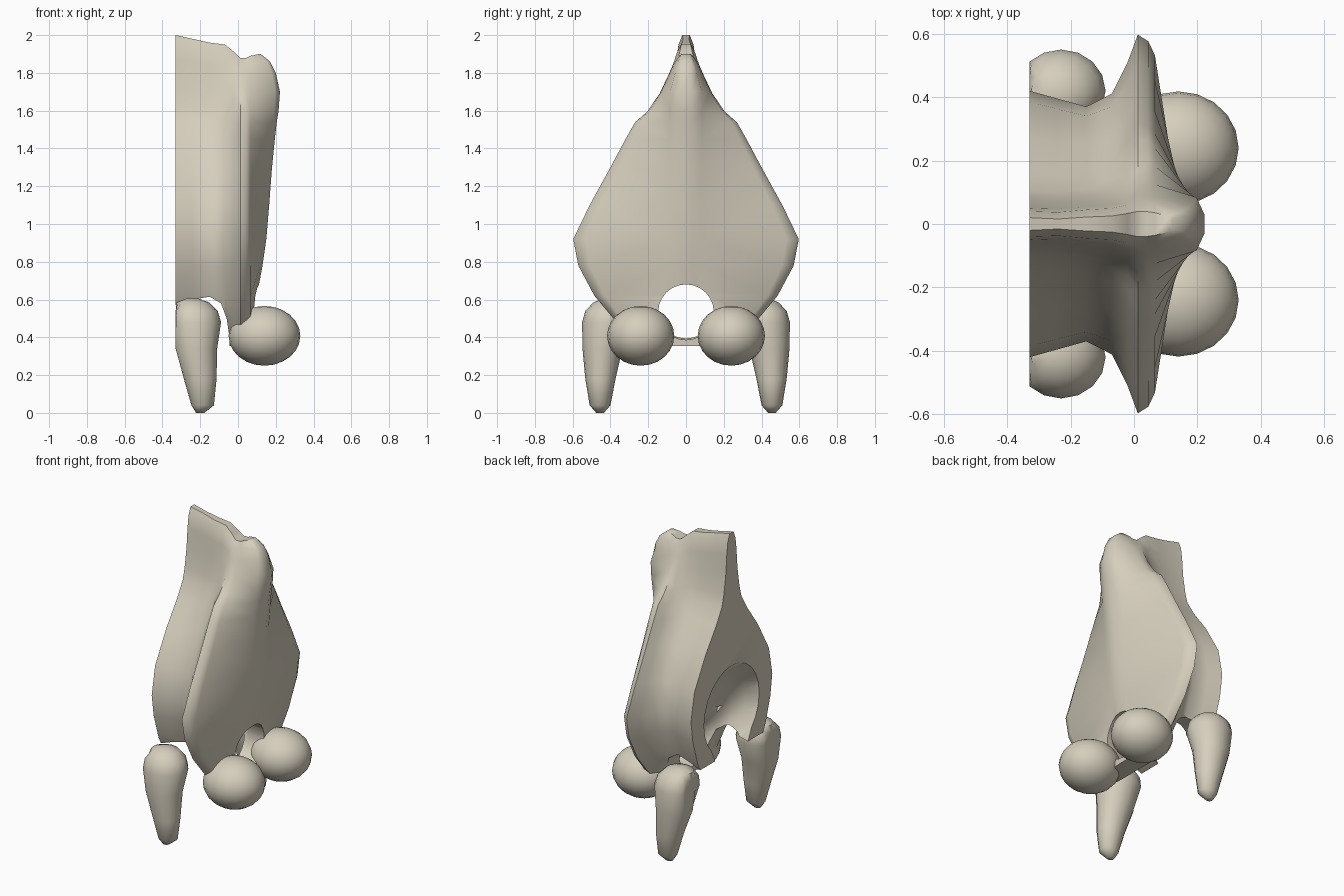
import bpy, bmesh, math

if "Cube" in bpy.data.objects:
    bpy.data.objects.remove(bpy.data.objects["Cube"])

mat = bpy.data.materials.new("warm_bone")
mat.diffuse_color = (0.67, 0.62, 0.51, 1)
mat.use_nodes = True
mat.node_tree.nodes["Principled BSDF"].inputs["Base Color"].default_value = mat.diffuse_color


def loft(name, rings):
    """Skin closed rings of equal length and cap both ends."""
    bm = bmesh.new()
    vs = [[bm.verts.new(p) for p in r] for r in rings]
    n = len(vs[0])
    for a, b in zip(vs, vs[1:]):
        for i in range(n):
            j = (i + 1) % n
            bm.faces.new((a[i], a[j], b[j], b[i]))
    bm.faces.new(vs[0])
    bm.faces.new(vs[-1])
    bmesh.ops.triangulate(bm, faces=bm.faces[:])
    bmesh.ops.recalc_face_normals(bm, faces=bm.faces[:])
    me = bpy.data.meshes.new(name)
    bm.to_mesh(me)
    bm.free()
    ob = bpy.data.objects.new(name, me)
    bpy.context.collection.objects.link(ob)
    me.materials.append(mat)
    return ob


def activate(ob):
    bpy.ops.object.select_all(action='DESELECT')
    ob.select_set(True)
    bpy.context.view_layer.objects.active = ob


def cut(ob, cutter):
    m = ob.modifiers.new("cut", 'BOOLEAN')
    m.operation, m.solver, m.object = 'DIFFERENCE', 'EXACT', cutter
    activate(ob)
    bpy.ops.object.modifier_apply(modifier=m.name)
    bpy.data.objects.remove(cutter)


def smooth(ob, deg=45):
    activate(ob)
    bpy.ops.object.shade_smooth_by_angle(angle=math.radians(deg))


# Body: horizontal sections (height, rear half width, groove, plate, front x)
ROWS = [(.355, .25, .18, .24, .085), (.5, .29, .26, .385, .09),
        (.62, .35, .30, .485, .10), (.78, .40, .35, .57, .13),
        (.92, .42, .37, .597, .15), (1.1, .385, .34, .51, .165),
        (1.3, .27, .25, .40, .18), (1.45, .16, .16, .32, .195),
        (1.54, .10, .11, .27, .205), (1.6, .08, .09, .205, .215),
        (1.7, .06, .07, .14, .222), (1.8, .05, .055, .095, .20),
        (1.86, .04, .045, .07, .17), (1.9, .02, .022, .04, .12)]


def section(z, yr, yg, yp, xf):
    t = max(0, (z - 1.5) / 0.4)              # the crest is higher at the rear
    def h(rise):
        return z + rise * t
    d = yp - yg
    half = [(-.33, yr, h(.10)), (-.24, yr * .6 + yg * .4 - .005, h(.08)),
            (-.15, yg, h(.06)), (-.07, yg + d * .18, h(.05)),
            (-.02, yg + d * .62, h(.01)), (.012, yp, h(-.02)),
            (.045, yp * .965, h(-.02)), (.066, yp * .89, h(-.01)),
            (.066 + (xf - .066) * .84, min(.085, yp * .6), h(0)),
            (xf, min(.03, yp * .4), h(0))]
    return half + [(x, -y, zz) for x, y, zz in reversed(half)]


body = loft("body", [section(*r) for r in ROWS])

# Underside cut away behind the front plate
prof = [(-.5, .2), (-.5, .55), (-.33, .57), (-.24, .60), (-.15, .615),
        (-.09, .58), (-.06, .50), (-.045, .40), (-.04, .2)]
cut(body, loft("under_cutter", [[(x, y, z) for x, z in prof] for y in (-1, 1)]))

# Funnel-shaped cavity, wide at the rear and round at the front
FUNNEL = [(-.4, .85, .29), (-.33, .845, .285), (-.24, .785, .265),
          (-.16, .70, .235), (-.09, .60, .185), (-.03, .535, .148),
          (.4, .53, .145)]
rings = [[(x, r * math.cos(a * math.tau / 24), c + r * math.sin(a * math.tau / 24))
          for a in range(24)] for x, c, r in FUNNEL]
cut(body, loft("cavity_cutter", rings))
slot = [(-.145, .3), (.145, .3), (.15, .53), (.25, .74), (-.25, .74), (-.15, .53)]
cut(body, loft("slot_cutter", [[(x, y * w, z) for y, z in slot]
                               for x, w in ((-.5, 1.2), (-.33, 1), (-.1, .75))]))
smooth(body, 50)

# Tapered rear legs: (height, radius, centre x, centre y)
LEG = [(0, .02, -.20, .455), (.04, .055, -.187, .455), (.18, .08, -.20, .453),
       (.34, .106, -.225, .442), (.48, .13, -.23, .42), (.54, .118, -.235, .415),
       (.585, .08, -.24, .41), (.605, .03, -.24, .41)]
for side, word in ((1, "left"), (-1, "right")):
    rings = [[(max(-.33, cx + r * 1.08 * math.cos(a * math.tau / 16)),
               side * (cy + r * math.sin(a * math.tau / 16)), z)
              for a in range(16)] for z, r, cx, cy in LEG]
    smooth(loft("rear_leg_" + word, rings), 60)

    # Round front feet
    bpy.ops.mesh.primitive_uv_sphere_add(segments=20, ring_count=12,
                                         location=(.14, side * .24, .408))
    foot = bpy.context.object
    foot.name = "front_foot_" + word
    foot.scale = (.19, .178, .158)
    foot.data.materials.append(mat)
    smooth(foot, 60)
